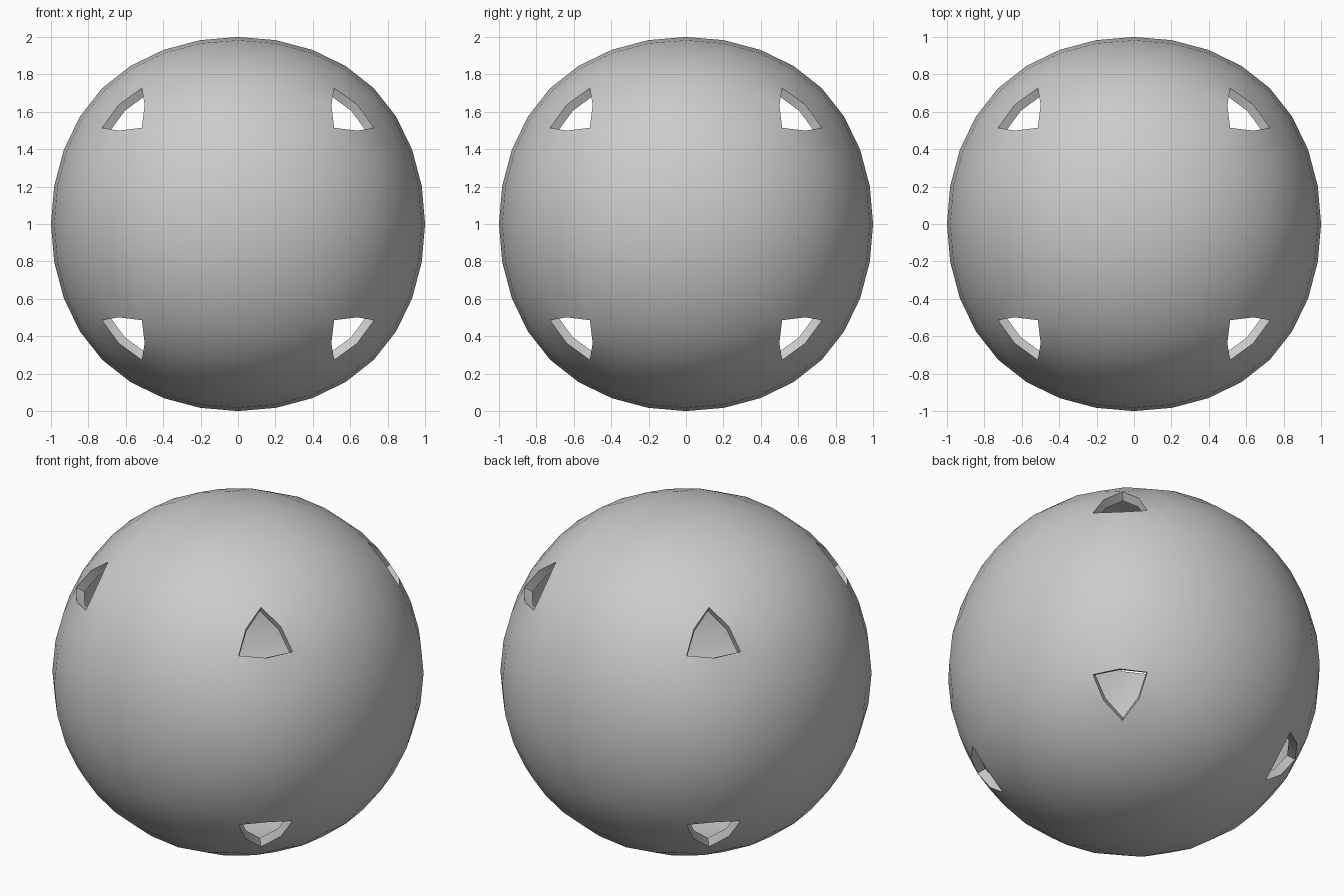
import bpy, bmesh
from mathutils import Vector

if "Cube" in bpy.data.objects:
    bpy.data.objects.remove(bpy.data.objects["Cube"])

# Rounded shell: subdivided cube
bpy.ops.mesh.primitive_cube_add(size=2)
shell = bpy.context.object
shell.name = "hollow_ball_shell"
sub = shell.modifiers.new("round", 'SUBSURF')
sub.levels = 3
bpy.ops.object.modifier_apply(modifier=sub.name)

# Open a hole at each cube corner, where only three faces meet
bm = bmesh.new()
bm.from_mesh(shell.data)
size = max(v.co.z for v in bm.verts)
bmesh.ops.scale(bm, vec=Vector((1, 1, 1)) / size, verts=bm.verts)
bmesh.ops.translate(bm, vec=(0, 0, 1), verts=bm.verts)
corners = [v for v in bm.verts if len(v.link_edges) == 3]
bmesh.ops.delete(bm, geom=corners, context='VERTS')
bm.to_mesh(shell.data)
bm.free()

# Wall thickness, grown inward
wall = shell.modifiers.new("wall", 'SOLIDIFY')
wall.thickness = 0.05
wall.offset = -1
bpy.ops.object.modifier_apply(modifier=wall.name)

# Smooth surface with crisp hole rims
bpy.ops.object.shade_smooth_by_angle()
